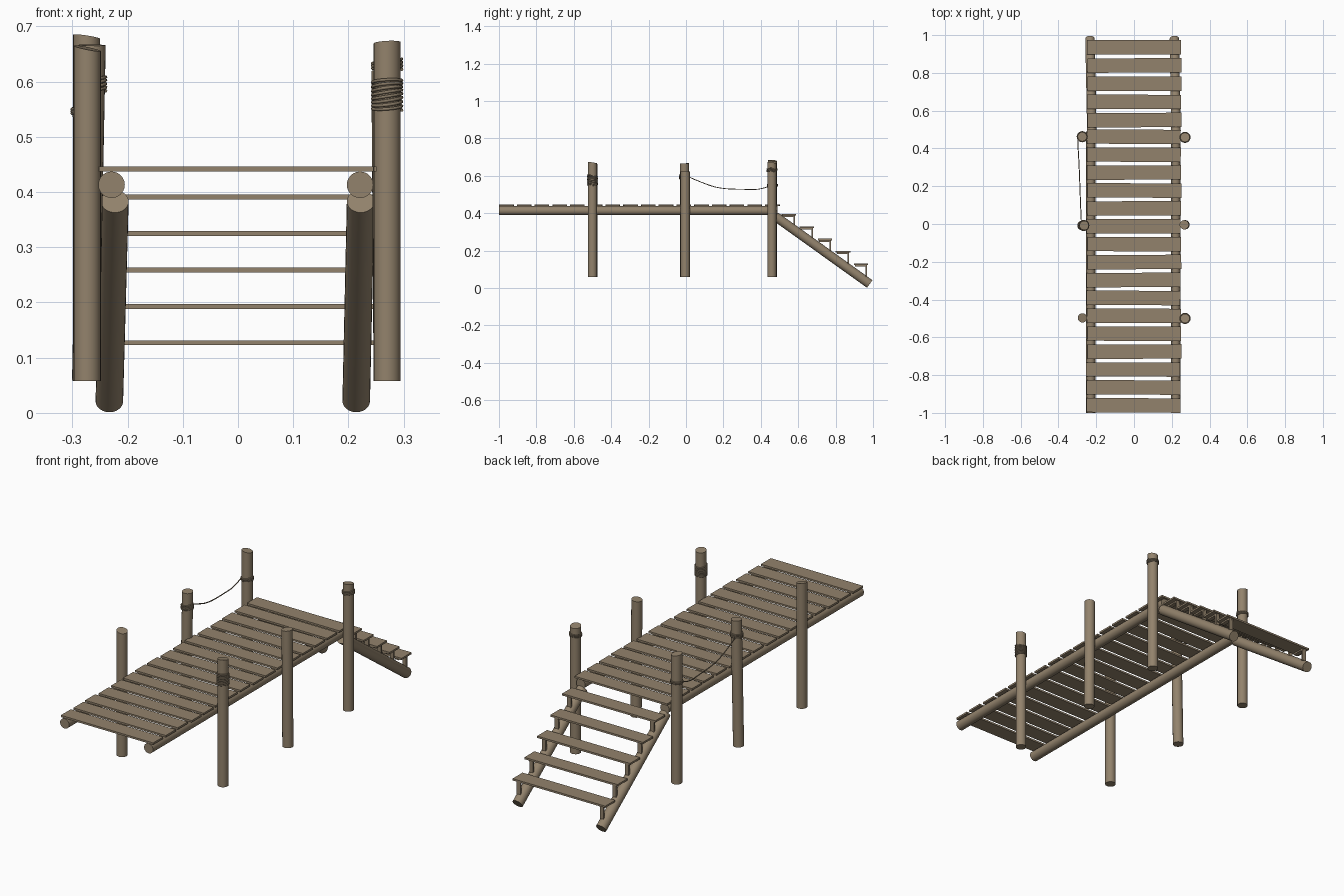
import bpy, bmesh, math, random
from mathutils import Vector, Matrix

if "Cube" in bpy.data.objects:
    bpy.data.objects.remove(bpy.data.objects["Cube"])
random.seed(4)

def material(name, col):
    m = bpy.data.materials.new(name)
    m.diffuse_color = (*col, 1)
    m.use_nodes = True
    m.node_tree.nodes["Principled BSDF"].inputs["Base Color"].default_value = m.diffuse_color
    return m

WOOD = material("weathered wood", (0.29, 0.225, 0.15))
ROPE = material("rope brown", (0.235, 0.185, 0.125))

def finish(bm, name, mat, smooth=False):
    bmesh.ops.recalc_face_normals(bm, faces=bm.faces)
    me = bpy.data.meshes.new(name)
    bm.to_mesh(me)
    bm.free()
    ob = bpy.data.objects.new(name, me)
    bpy.context.collection.objects.link(ob)
    me.materials.append(mat)
    if smooth:
        bpy.context.view_layer.objects.active = ob
        bpy.ops.object.select_all(action='DESELECT')
        ob.select_set(True)
        bpy.ops.object.shade_smooth_by_angle(angle=math.radians(40))
    return ob

def log(name, a, b, r, slant=(0, 0)):
    """Round log from a to b; slant tilts the top cut in x and y."""
    a, b = Vector(a), Vector(b)
    d = b - a
    bm = bmesh.new()
    rot = d.to_track_quat('Z', 'Y').to_matrix().to_4x4()
    bmesh.ops.create_cone(bm, cap_ends=True, segments=24, radius1=r, radius2=r,
                          depth=d.length, matrix=Matrix.Translation((a + b) / 2) @ rot)
    for v in bm.verts:
        if (v.co - b).length < r * 1.5:
            v.co.z += slant[0] * (v.co.x - b.x) + slant[1] * (v.co.y - b.y)
    return finish(bm, name, WOOD, True)

def box(name, c, size, rot=0):
    bm = bmesh.new()
    bmesh.ops.create_cube(bm, size=1, matrix=Matrix.Translation(c) @
                          Matrix.Rotation(rot, 4, 'Z') @ Matrix.Diagonal((*size, 1)))
    return finish(bm, name, WOOD)

def rope(name, pts, r=0.003, smooth_path=False):
    cu = bpy.data.curves.new(name, 'CURVE')
    cu.dimensions = '3D'
    cu.bevel_depth = r
    cu.bevel_resolution = 1
    cu.use_fill_caps = True
    sp = cu.splines.new('NURBS' if smooth_path else 'POLY')
    sp.points.add(len(pts) - 1)
    for p, q in zip(sp.points, pts):
        p.co = (*q, 1)
    if smooth_path:
        sp.use_endpoint_u = True
        sp.order_u = 3
    ob = bpy.data.objects.new(name, cu)
    bpy.context.collection.objects.link(ob)
    cu.materials.append(ROPE)

def coil(name, x, y, z0, z1, turns, r=0.0265):
    n = turns * 20
    rope(name, [(x + r * math.cos(i * math.tau / 20), y + r * math.sin(i * math.tau / 20),
                 z0 + (z1 - z0) * i / n + 0.003 * math.sin(i * math.tau / 20 + i * 0.02))
                for i in range(n + 1)])

# deck beams and stair stringers
for side, x, xt, xb in (("left", -0.229, -0.223, -0.233), ("right", 0.221, 0.222, 0.214)):
    log(side + "_deck_beam", (x, -1, 0.413), (x, 0.49, 0.413), 0.024)
    log(side + "_stair_stringer", (xt, 0.477, 0.383), (xb, 0.982, 0.0215), 0.025)

# deck planks
for i in range(16):
    box("deck_plank", (random.uniform(-0.005, 0.003), -0.96 + i * 0.0948, 0.4415),
        (0.497, 0.076, 0.009), random.uniform(-0.008, 0.008))

# stair treads, each on a pair of angled brackets
for i in range(5):
    y, z = 0.55 + i * 0.0965, 0.391 - i * 0.066
    box("stair_tread", (random.uniform(-0.005, 0.003), y, z),
        (0.497, 0.076, 0.009), random.uniform(-0.008, 0.008))
    for x in (-0.226, 0.219):
        box("bracket_top", (x, y, z - 0.008), (0.02, 0.066, 0.008))
        box("bracket_leg", (x, y + 0.028, z - 0.036), (0.02, 0.009, 0.062))

# mooring posts: bottom x, top x, y, top z, cut slant
POSTS = [("left_front_post", -0.273, -0.273, -0.497, 0.660, (-0.2, 0.1)),
         ("left_middle_post", -0.276, -0.264, -0.008, 0.666, (0.0, 0.05)),
         ("left_back_post", -0.274, -0.274, 0.462, 0.681, (-0.15, -0.1)),
         ("right_front_post", 0.270, 0.270, -0.500, 0.670, (0.05, -0.15)),
         ("right_middle_post", 0.270, 0.266, -0.004, 0.622, (0.1, 0.0)),
         ("right_back_post", 0.270, 0.270, 0.459, 0.670, (0.05, -0.15))]
for n, xb, xt, y, zt, s in POSTS:
    log(n, (xb, y, 0.058), (xt, y, zt), 0.0245, s)

# rope windings and the slack hanging rope
coil("right_front_rope_coil", 0.270, -0.500, 0.548, 0.602, 8)
coil("right_back_rope_coil", 0.270, 0.459, 0.622, 0.638, 3)
coil("left_middle_rope_coil", -0.266, -0.008, 0.583, 0.605, 4)
coil("left_back_rope_coil", -0.274, 0.462, 0.541, 0.555, 3)
rope("hanging_rope", [(-0.279, 0.014, 0.594), (-0.283, 0.10, 0.556), (-0.286, 0.19, 0.530),
                      (-0.291, 0.32, 0.527), (-0.296, 0.40, 0.526), (-0.298, 0.448, 0.546)], 0.0025, True)
